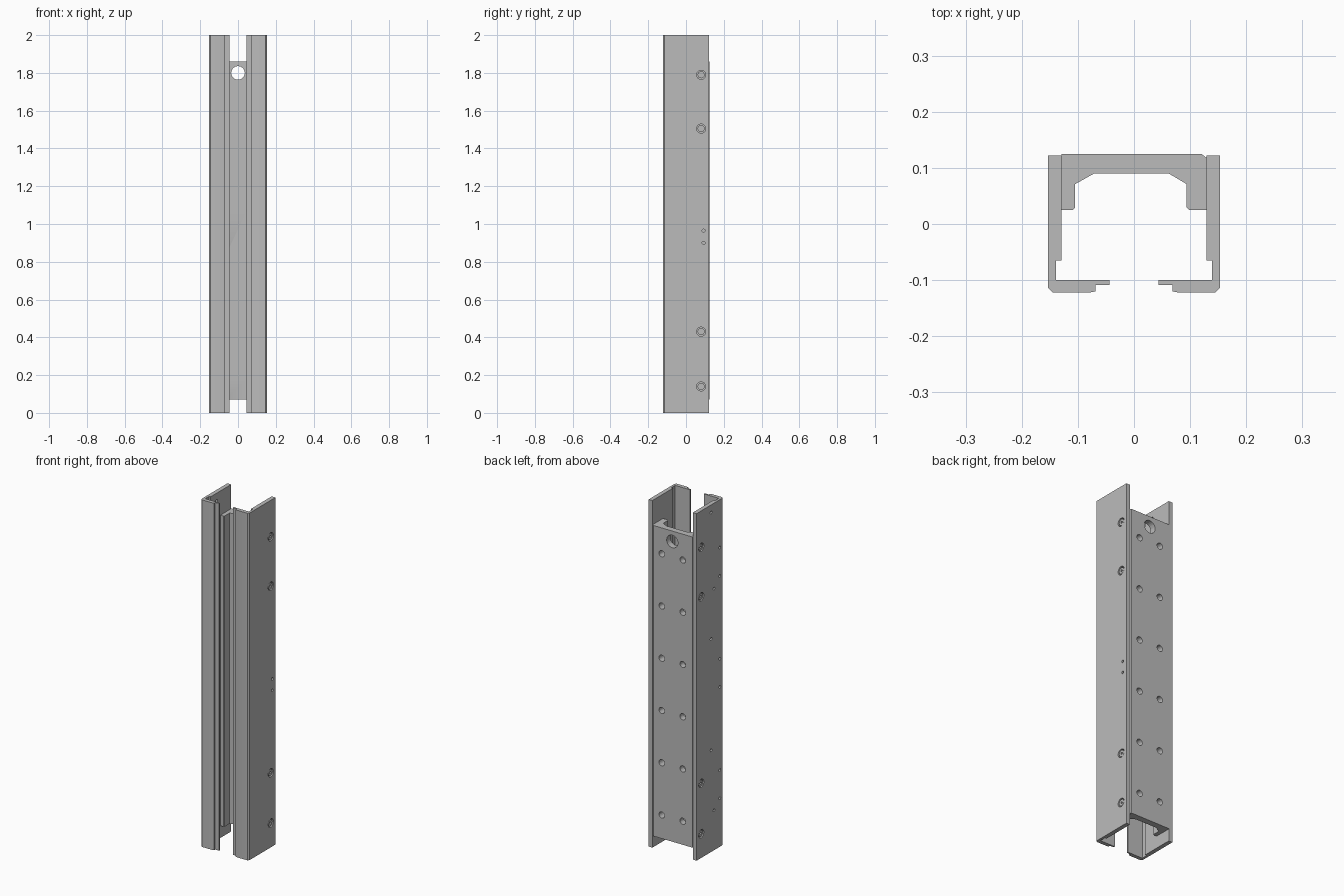
import bpy, bmesh
from math import radians
from mathutils import Matrix, Vector

cube = bpy.data.objects.get("Cube")
if cube:
    bpy.data.objects.remove(cube, do_unlink=True)

steel = bpy.data.materials.new("grey_metal")
steel.use_nodes = True
GREY = (0.5, 0.5, 0.5, 1)
steel.diffuse_color = GREY
steel.node_tree.nodes["Principled BSDF"].inputs["Base Color"].default_value = GREY


def make_object(name, bm):
    bmesh.ops.recalc_face_normals(bm, faces=bm.faces)
    mesh = bpy.data.meshes.new(name)
    bm.to_mesh(mesh)
    bm.free()
    mesh.materials.append(steel)
    obj = bpy.data.objects.new(name, mesh)
    bpy.context.collection.objects.link(obj)
    return obj


def extrude_profile(name, points, bottom, top):
    bm = bmesh.new()
    face = bm.faces.new([bm.verts.new((x, y, bottom)) for x, y in points])
    moved = bmesh.ops.extrude_face_region(bm, geom=[face])["geom"]
    verts = [v for v in moved if isinstance(v, bmesh.types.BMVert)]
    bmesh.ops.translate(bm, verts=verts, vec=(0, 0, top - bottom))
    return make_object(name, bm)


def add_cylinder(bm, centre, axis, radius, depth):
    turn = Vector((0, 0, 1)).rotation_difference(Vector(axis)).to_matrix().to_4x4()
    return bmesh.ops.create_cone(
        bm, cap_ends=True, segments=24, radius1=radius, radius2=radius,
        depth=depth, matrix=Matrix.Translation(centre) @ turn)["verts"]


def drill(obj, holes):
    """Cut a list of (centre, axis, radius, depth) holes out of a part."""
    bm = bmesh.new()
    for hole in holes:
        add_cylinder(bm, *hole)
    cutter = make_object("hole_cutter", bm)
    cutter.hide_render = True
    mod = obj.modifiers.new("holes", "BOOLEAN")
    mod.operation, mod.solver, mod.object = "DIFFERENCE", "EXACT", cutter
    finish(obj)
    bpy.ops.object.modifier_apply(modifier=mod.name)
    bpy.data.objects.remove(cutter, do_unlink=True)
    finish(obj)


def finish(obj):
    bpy.ops.object.select_all(action="DESELECT")
    obj.select_set(True)
    bpy.context.view_layer.objects.active = obj
    bpy.ops.object.shade_smooth_by_angle(angle=radians(30))


# Side walls with stepped front lips, mirrored
WALL = 0.153
side_profile = [
    (WALL, 0.122), (WALL, -0.114), (0.145, -0.122), (0.078, -0.122),
    (0.069, -0.120), (0.069, -0.109), (0.044, -0.109), (0.044, -0.100),
    (0.139, -0.100), (0.139, -0.065), (0.129, -0.065), (0.129, 0.122)]
screw_heights = (0.14, 0.43, 1.505, 1.79)
small_holes = {
    1: [(0.093, 0.965), (0.093, 0.90)],
    -1: [(-0.01, z) for z in (1.956, 1.228, 0.586)]
        + [(-0.09, z) for z in (1.724, 1.56, 1.083, 0.921, 0.441, 0.279)]
        + [(-0.037, z) for z in (1.507, 0.23)]}

for side, label in ((1, "left"), (-1, "right")):
    wall = extrude_profile(label + "_side_wall",
                           [(side * x, y) for x, y in side_profile], 0, 2)
    axis = (side, 0, 0)
    holes = [((side * WALL, 0.08, z), axis, 0.024, 0.03) for z in screw_heights]
    holes += [((side * 0.142, y, z), axis, 0.008, 0.06) for y, z in small_holes[side]]
    drill(wall, holes)

    # Recessed screw heads with a small central socket
    for i, z in enumerate(screw_heights):
        bm = bmesh.new()
        add_cylinder(bm, (side * 0.1435, 0.08, z), axis, 0.0185, 0.013)
        cap = max(bm.faces, key=lambda f: f.calc_center_median().x * side)
        bmesh.ops.inset_region(bm, faces=[cap], thickness=0.0125)
        socket = bmesh.ops.extrude_face_region(bm, geom=[cap])["geom"]
        verts = [v for v in socket if isinstance(v, bmesh.types.BMVert)]
        bmesh.ops.translate(bm, verts=verts, vec=(-side * 0.007, 0, 0))
        bmesh.ops.delete(bm, geom=[cap], context="FACES_ONLY")
        finish(make_object(f"{label}_screw_{i + 1}", bm))

# Back channel: plate with two flanges, one thicker than the other
back_profile = [
    (-0.129, 0.125), (0.120, 0.125), (0.129, 0.118), (0.129, 0.025),
    (0.098, 0.025), (0.094, 0.029), (0.094, 0.071), (0.062, 0.090),
    (-0.071, 0.090), (-0.105, 0.071), (-0.105, 0.029), (-0.109, 0.025),
    (-0.129, 0.025)]
back = extrude_profile("back_channel", back_profile, 0.07, 1.86)
plate_holes = [((0, 0.1, 1.80), (0, 1, 0), 0.036, 0.12)]
for row in range(6):
    for x in (-0.067, 0.067):
        plate_holes.append(((x, 0.1, 0.206 + 0.301 * row), (0, 1, 0), 0.018, 0.12))
drill(back, plate_holes)
